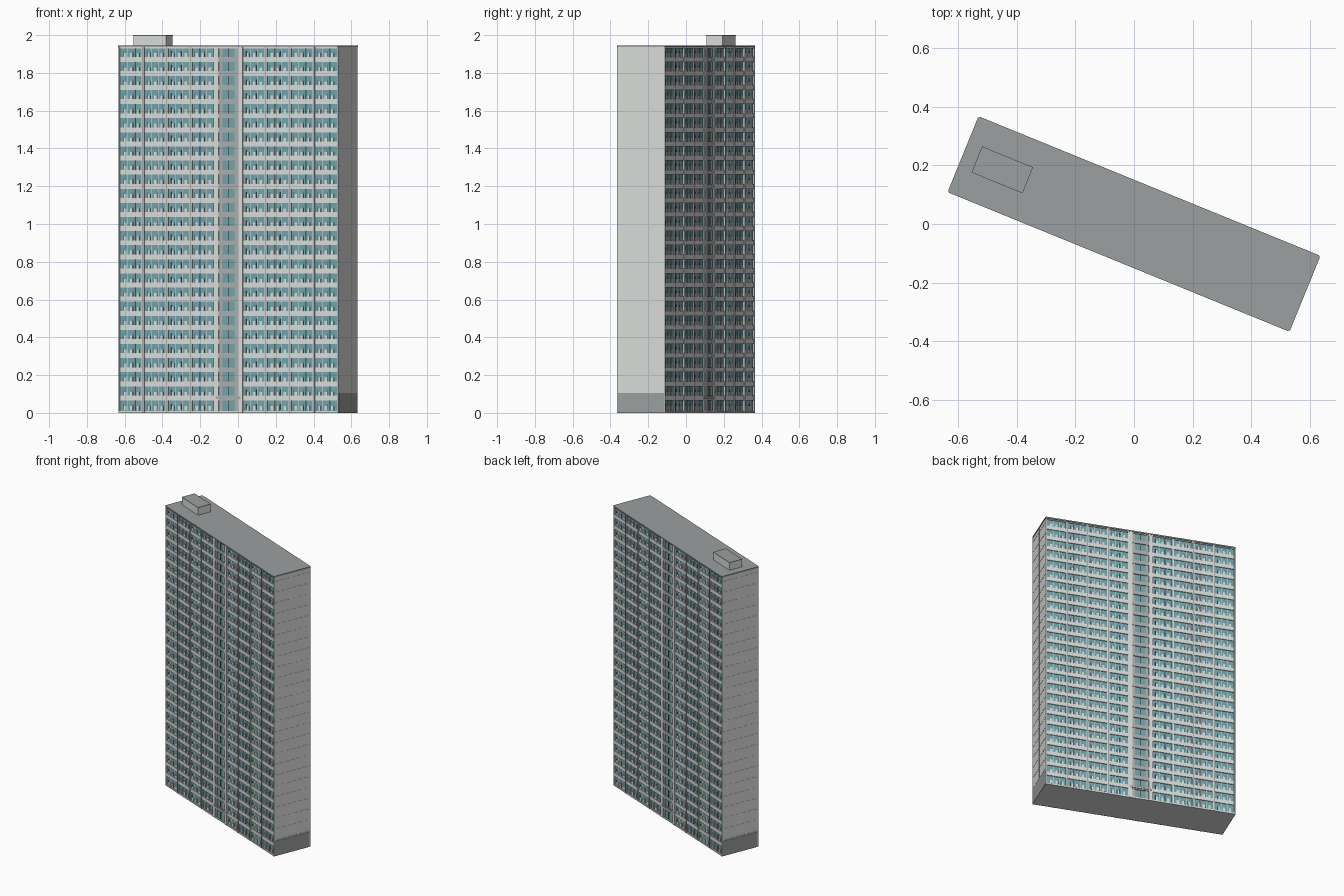
import bpy, bmesh, math
from mathutils import Matrix, Vector

cube = bpy.data.objects.get("Cube")
if cube:
    bpy.data.objects.remove(cube, do_unlink=True)

HL, HD = 0.628, 0.137              # half length and half depth of the tower
FLOORS, PITCH = 26, 0.0747
CORE = 0.078                       # half width of the stair core
BAY = (HL - 0.004 - CORE) / 4
TURN = Matrix.Rotation(math.radians(-22.2), 4, 'Z')


def material(name, r, g, b):
    m = bpy.data.materials.new(name)
    m.use_nodes = True
    m.diffuse_color = (r, g, b, 1)
    m.node_tree.nodes["Principled BSDF"].inputs["Base Color"].default_value = (r, g, b, 1)
    return m


WALL = material("pale concrete", 0.70, 0.72, 0.70)
ROOF = material("grey roofing", 0.33, 0.35, 0.35)
GLASS = material("teal glass", 0.16, 0.37, 0.40)
PANEL = material("mid grey panel", 0.40, 0.42, 0.42)
DARK = material("dark frame", 0.09, 0.10, 0.10)
JOINT = material("brown joint", 0.20, 0.16, 0.15)


def build(name, mat, boxes, floors=1, both=True):
    """Boxes are (x0, x1, y0, y1, z0, z1); both adds the half-turn copy."""
    bm = bmesh.new()
    for x0, x1, y0, y1, z0, z1 in boxes:
        m = (Matrix.Translation(((x0 + x1) / 2, (y0 + y1) / 2, (z0 + z1) / 2))
             @ Matrix.Diagonal((x1 - x0, y1 - y0, z1 - z0, 1)))
        for half in range(2 if both else 1):
            bmesh.ops.create_cube(bm, size=1, matrix=Matrix.Rotation(math.pi * half, 4, 'Z') @ m)
    mesh = bpy.data.meshes.new(name)
    bm.to_mesh(mesh)
    bm.free()
    mesh.materials.append(mat)
    ob = bpy.data.objects.new(name, mesh)
    bpy.context.collection.objects.link(ob)
    ob.matrix_world = TURN
    if floors > 1:
        arr = ob.modifiers.new("floors", 'ARRAY')
        arr.count = floors
        arr.use_relative_offset = False
        arr.use_constant_offset = True
        arr.constant_offset_displace = Vector((0, 0, PITCH))
    return ob


TOP = 1.936
GLASS_Y = -HD + 0.007
BACK = GLASS_Y + 0.003             # hidden rear of every facade piece
bay_starts = [side + i * BAY for side in (-HL + 0.004, CORE) for i in range(4)]

# Glazed body, ground slab and solid end walls
build("glazing", GLASS, [(-HL + 0.006, HL - 0.006, GLASS_Y, -GLASS_Y, 0.004, TOP)], both=False)
build("ground_slab", WALL, [(-HL + 0.001, HL - 0.001, -HD + 0.001, HD - 0.001, 0, 0.01)], both=False)
build("end_wall", WALL, [(HL - 0.007, HL, -HD, HD, 0, TOP)])
build("end_plinth", ROOF, [(HL - 0.004, HL + 0.002, -HD + 0.006, HD - 0.006, 0, 0.105)])

# Fine raised joints on the end walls
build("end_floor_joint", WALL,
      [(HL - 0.002, HL + 0.001, -HD + 0.008, HD - 0.008, 0.113, 0.1145)], FLOORS - 1)
build("end_centre_joint", WALL, [(HL - 0.002, HL + 0.001, -0.001, 0.001, 0.105, TOP)])

# Piers between bays with a narrow joint down each
piers, joints = [], []
for x in bay_starts:
    if abs(x - CORE) > 0.01 and x > -HL + 0.02:
        piers.append((x - 0.007, x + 0.007, -HD, BACK, 0, TOP))
        joints.append((x - 0.0013, x + 0.0013, -HD - 0.001, -HD + 0.002, 0, TOP))
for s in (-1, 1):
    x = s * (CORE - 0.009)
    piers.append((x - 0.014, x + 0.014, -HD - 0.001, BACK, 0, TOP))
build("bay_pier", WALL, piers)
build("pier_joint", JOINT, joints)

# Floor bands, mullions, low panels and frames for one storey, repeated upward
bands, mullions, lows, frames = [], [], [], []
z0, z1 = 0.018, 0.066
for x in bay_starts:
    bands.append((x, x + BAY, -HD + 0.002, BACK, z1, z1 + 0.026))
    for f in (0.24, 0.5, 0.78):
        c = x + f * BAY
        lows.append((c - 0.007, c + 0.007, GLASS_Y - 0.003, BACK, z0 - 0.006, z0 + 0.019))
    for f in (0.35, 0.65):
        c = x + f * BAY
        mullions.append((c - 0.0015, c + 0.0015, GLASS_Y - 0.002, BACK, z0 - 0.006, z1))
    for f in (0.16, 0.58):
        c = x + f * BAY
        frames.append((c - 0.001, c + 0.001, GLASS_Y - 0.002, BACK, z0, z0 + 0.03))
build("floor_band", WALL, bands, FLOORS - 1)
build("top_band", WALL, [(-HL + 0.002, HL - 0.002, -HD + 0.002, BACK, TOP - 0.006, TOP)])
build("mullion", WALL, mullions, FLOORS)
build("low_panel", WALL, lows, FLOORS)
build("window_frame", DARK, frames, FLOORS)

# Stair core: grey spandrels and side panels, slim centre frame
W = CORE - 0.023
build("core_spandrel", PANEL, [(-W, W, -HD + 0.001, BACK, z1, z1 + 0.026)], FLOORS - 1)
build("core_side_panel", PANEL,
      [(-W, -W + 0.020, GLASS_Y - 0.003, BACK, 0, TOP),
       (W - 0.020, W, GLASS_Y - 0.003, BACK, 0, TOP)])
build("core_frame", DARK, [(-0.0025, 0.0025, GLASS_Y - 0.003, BACK, 0.01, TOP)])
build("entrance_canopy", PANEL, [(-CORE + 0.008, CORE - 0.008, -HD - 0.003, GLASS_Y, 0.074, 0.088)])

# Roof slab with clipped corners
roof = build("roof_slab", ROOF,
             [(-HL - 0.003, HL + 0.003, -HD - 0.003, HD + 0.003, TOP, 1.945)], both=False)
bm = bmesh.new()
bm.from_mesh(roof.data)
upright = [e for e in bm.edges if abs(e.verts[0].co.z - e.verts[1].co.z) > 0.005]
bmesh.ops.bevel(bm, geom=upright, offset=0.006, segments=1, affect='EDGES')
bm.to_mesh(roof.data)
bm.free()

# Rooftop plant room with a thin lid
c = TURN.inverted() @ Vector((-0.45, 0.185, 0))
for name, mat, hx, hy, low, high in (("plant_room", WALL, 0.092, 0.046, 1.94, 1.996),
                                     ("plant_room_lid", ROOF, 0.094, 0.048, 1.996, 2.0)):
    build(name, mat, [(c.x - hx, c.x + hx, c.y - hy, c.y + hy, low, high)], both=False)
